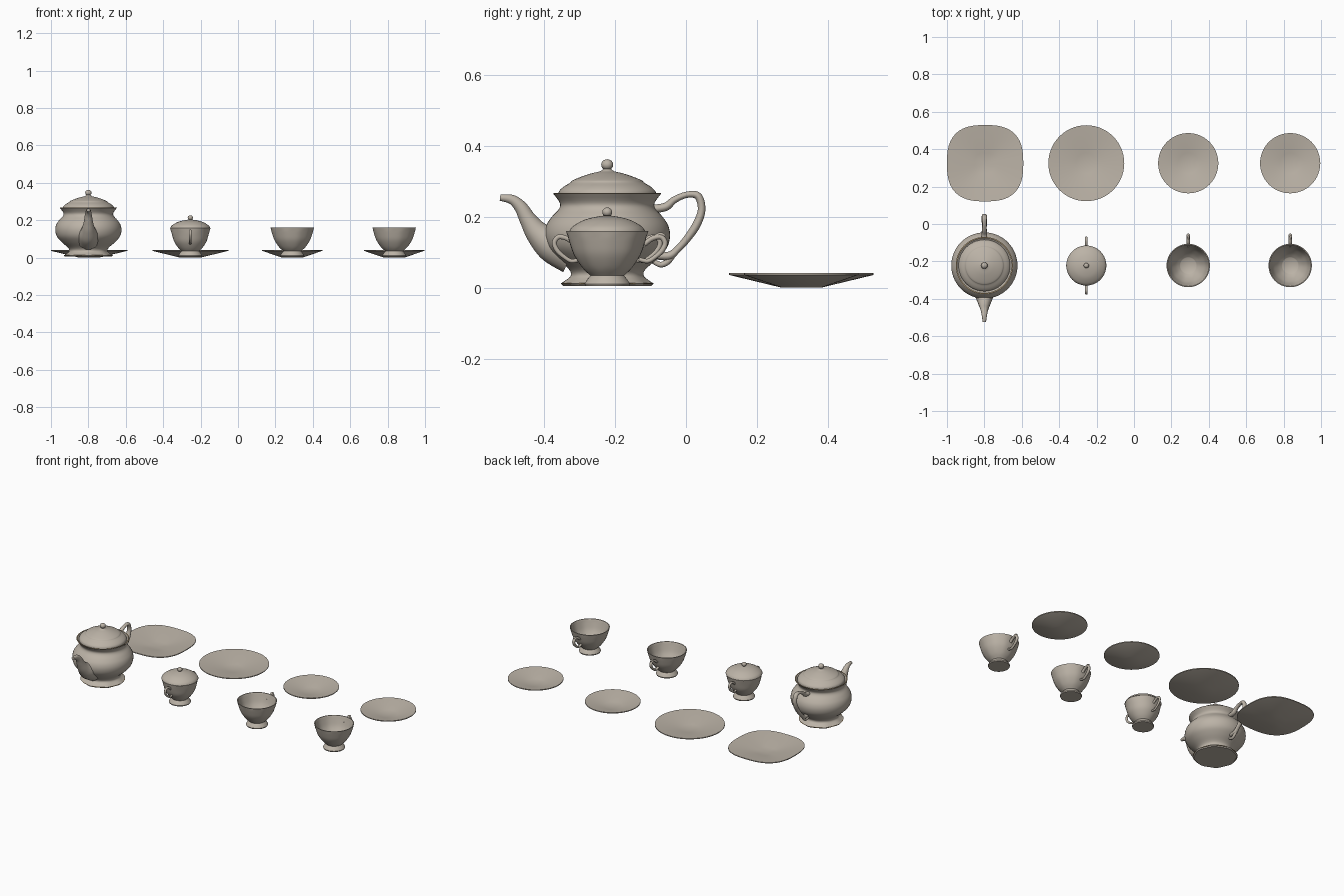
import bpy, bmesh, math
from mathutils import Vector

cube = bpy.data.objects.get("Cube")
if cube:
    bpy.data.objects.remove(cube, do_unlink=True)


def make_material(name, rgb):
    mat = bpy.data.materials.new(name)
    mat.use_nodes = True
    mat.diffuse_color = (*rgb, 1)
    mat.node_tree.nodes["Principled BSDF"].inputs["Base Color"].default_value = (*rgb, 1)
    return mat


CHINA = make_material("warm cream china", (0.50, 0.45, 0.385))
GOLD = make_material("pale gold trim", (0.58, 0.42, 0.22))


def spline(points, steps):
    """Catmull-Rom samples through points of any dimension."""
    out = []
    last = len(points) - 1
    for i in range(last):
        quad = [points[max(i - 1, 0)], points[i], points[i + 1], points[min(i + 2, last)]]
        for s in range(steps):
            t = s / steps
            out.append(tuple(
                b + 0.5 * t * (c - a + t * (2 * a - 5 * b + 4 * c - d + t * (3 * (b - c) + d - a)))
                for a, b, c, d in zip(*quad)))
    return out + [tuple(points[-1])]


def finish(bm, name, location, mat, angle=40):
    bmesh.ops.remove_doubles(bm, verts=bm.verts, dist=1e-5)
    bmesh.ops.recalc_face_normals(bm, faces=bm.faces)
    mesh = bpy.data.meshes.new(name)
    bm.to_mesh(mesh)
    bm.free()
    mesh.materials.append(mat)
    mesh.shade_smooth()
    mesh.set_sharp_from_angle(angle=math.radians(angle))
    obj = bpy.data.objects.new(name, mesh)
    obj.location = location
    bpy.context.collection.objects.link(obj)
    return obj


def skin(bm, rings):
    for low, high in zip(rings, rings[1:]):
        for i in range(len(low)):
            j = (i + 1) % len(low)
            bm.faces.new((low[i], low[j], high[j], high[i]))


def lathe(name, profile, location, mat=CHINA, shape=None, sides=56):
    """Turn an (r, z) profile; shape scales the radius by angle."""
    bm = bmesh.new()
    rings = []
    for r, z in profile:
        r = max(r, 0)
        ring = []
        for i in range(sides):
            a = math.tau * i / sides
            k = r * (shape(a, z) if shape else 1)
            ring.append(bm.verts.new((k * math.cos(a), k * math.sin(a), z)))
        rings.append(ring)
    skin(bm, rings)
    return finish(bm, name, location, mat)


def tube(name, path, location, width=1.0, flip=1, sides=14):
    """Sweep a round section along (y, z, radius) points."""
    bm = bmesh.new()
    pts = spline(path, 6)
    rings = []
    for i, (y, z, r) in enumerate(pts):
        before, after = pts[max(i - 1, 0)], pts[min(i + 1, len(pts) - 1)]
        normal = Vector((0, before[1] - after[1], after[0] - before[0])).normalized()
        ring = []
        for s in range(sides):
            a = math.tau * s / sides
            co = Vector((r * width * math.cos(a), y, z)) + normal * r * math.sin(a)
            co.y *= flip
            ring.append(bm.verts.new(co))
        rings.append(ring)
    skin(bm, rings)
    bm.faces.new(rings[0])
    bm.faces.new(rings[-1])
    return finish(bm, name, location, CHINA, 60)


def knob(r, bottom, top):
    """Ball profile for the top of a lid."""
    mid, half = (bottom + top) / 2, (top - bottom) / 2
    return [(r * math.cos(a), mid + half * math.sin(a))
            for a in (math.pi * (i / 10 - 0.4) for i in range(10))]


def scallop(level, depth, lobes):
    """Wavy edge, only near the given height."""
    return lambda a, z: 1 + depth * math.cos(lobes * a) * math.exp(-((z - level) / 0.02) ** 2)


ROW = -0.222

# Teapot body: foot, belly, neck and flared rim
pot = (-0.8, ROW, 0)
foot = [(0, 0.005), (0.122, 0.005), (0.128, 0.012)]
belly = spline([(0.128, 0.012), (0.116, 0.02), (0.102, 0.034), (0.108, 0.052), (0.142, 0.082),
                (0.168, 0.112), (0.177, 0.145), (0.172, 0.175), (0.156, 0.2), (0.136, 0.222),
                (0.134, 0.24), (0.153, 0.266)], 4)
mouth = [(0.147, 0.266), (0.136, 0.256), (0, 0.25)]
lathe("teapot_body", foot + belly + mouth, pot, shape=scallop(0.012, 0.025, 8))
for label, r, z in (("foot", 0.127, 0.012), ("rim", 0.150, 0.266)):
    ring = [(r - 0.002, z - 0.001), (r + 0.002, z - 0.001), (r + 0.002, z + 0.001), (r - 0.002, z + 0.001)]
    lathe("teapot_%s_trim" % label, ring + ring[:1], pot, GOLD)

# Teapot lid with a raised bead and ball knob
lid = spline([(0.138, 0.262), (0.135, 0.273), (0.122, 0.285), (0.104, 0.296), (0.098, 0.302),
              (0.075, 0.312), (0.045, 0.322), (0.02, 0.328), (0.012, 0.334)], 3)
lathe("teapot_lid", [(0, 0.256), (0.138, 0.258)] + lid + knob(0.017, 0.331, 0.362) + [(0, 0.362)], pot)

# Spout and looped handle
tube("teapot_spout", [(-0.10, 0.095, 0.058), (-0.155, 0.122, 0.052), (-0.195, 0.153, 0.036),
                      (-0.222, 0.19, 0.025), (-0.243, 0.226, 0.019), (-0.268, 0.248, 0.014),
                      (-0.302, 0.254, 0.009)], pot)
tube("teapot_handle", [(0.13, 0.222, 0.012), (0.165, 0.228, 0.012), (0.19, 0.248, 0.010),
                       (0.225, 0.262, 0.009), (0.256, 0.258, 0.011), (0.266, 0.22, 0.011),
                       (0.252, 0.178, 0.012), (0.225, 0.138, 0.011), (0.198, 0.108, 0.010),
                       (0.175, 0.09, 0.012), (0.14, 0.09, 0.011)], pot, 1.25)
tube("teapot_handle_scroll", [(0.19, 0.1, 0.008), (0.172, 0.075, 0.009), (0.15, 0.065, 0.008),
                              (0.125, 0.078, 0.007)], pot)

# Shared foot for the sugar bowl and cups
small_foot = [(0, 0.005), (0.062, 0.005), (0.064, 0.011), (0.056, 0.024), (0.047, 0.034)]

# Sugar bowl, lid and paired handles
sugar = (-0.255, ROW, 0)
bowl = spline([(0.047, 0.034), (0.066, 0.054), (0.086, 0.085), (0.097, 0.12), (0.106, 0.157)], 4)
lathe("sugar_bowl", small_foot + bowl + [(0.1, 0.157), (0, 0.15)], sugar, shape=scallop(0.157, 0.015, 6))
cover = spline([(0.107, 0.158), (0.1, 0.17), (0.083, 0.182), (0.062, 0.192),
                (0.035, 0.199), (0.01, 0.203)], 3)
lathe("sugar_lid", [(0, 0.155)] + cover + knob(0.014, 0.2, 0.226) + [(0, 0.226)], sugar)
loop = [(0.09, 0.122, 0.007), (0.112, 0.138, 0.007), (0.137, 0.143, 0.007), (0.149, 0.126, 0.007),
        (0.14, 0.104, 0.007), (0.12, 0.086, 0.006), (0.1, 0.075, 0.006), (0.075, 0.08, 0.006)]
for side, flip in (("front", -1), ("back", 1)):
    tube("sugar_handle_" + side, loop, sugar, flip=flip)

# Two open cups, each with a handle, thumb rest and saucer
cup_wall = spline([(0.047, 0.034), (0.07, 0.056), (0.094, 0.092), (0.107, 0.128), (0.116, 0.16)], 4)
cup_inside = [(r - 0.005, z + 0.003) for r, z in reversed(cup_wall[:-1])]
cup_loop = [(y + 0.014, z, r * 1.1) for y, z, r in loop]
thumb_rest = [(0.128, 0.137, 0.006), (0.148, 0.15, 0.006), (0.163, 0.146, 0.004)]


def dish(rim):
    """Shallow cone with a small flat foot."""
    return [(0, 0), (0.055, 0), (rim, 0.036), (rim, 0.041), (rim - 0.005, 0.041), (0.055, 0.01), (0, 0.007)]


for label, x in (("inner", 0.29), ("outer", 0.835)):
    spot = (x, ROW, 0)
    wall = small_foot + cup_wall + [(0.111, 0.16)] + cup_inside + [(0, 0.034)]
    lathe(label + "_cup", wall, spot, shape=lambda a, z: 1 + 0.006 * math.cos(10 * a) * (0.05 < z < 0.15))
    tube(label + "_cup_handle", cup_loop, spot, 1.2)
    tube(label + "_cup_thumb_rest", thumb_rest, spot)
    lathe(label + "_saucer", dish(0.161), (x, 0.325, 0))

# Round plate and rounded-square platter
lathe("round_plate", dish(0.203), (-0.255, 0.325, 0))
lathe("square_platter", dish(0.204), (-0.796, 0.325, 0),
      shape=lambda a, z: (abs(math.cos(a)) ** 2.7 + abs(math.sin(a)) ** 2.7) ** (-1 / 2.7))
